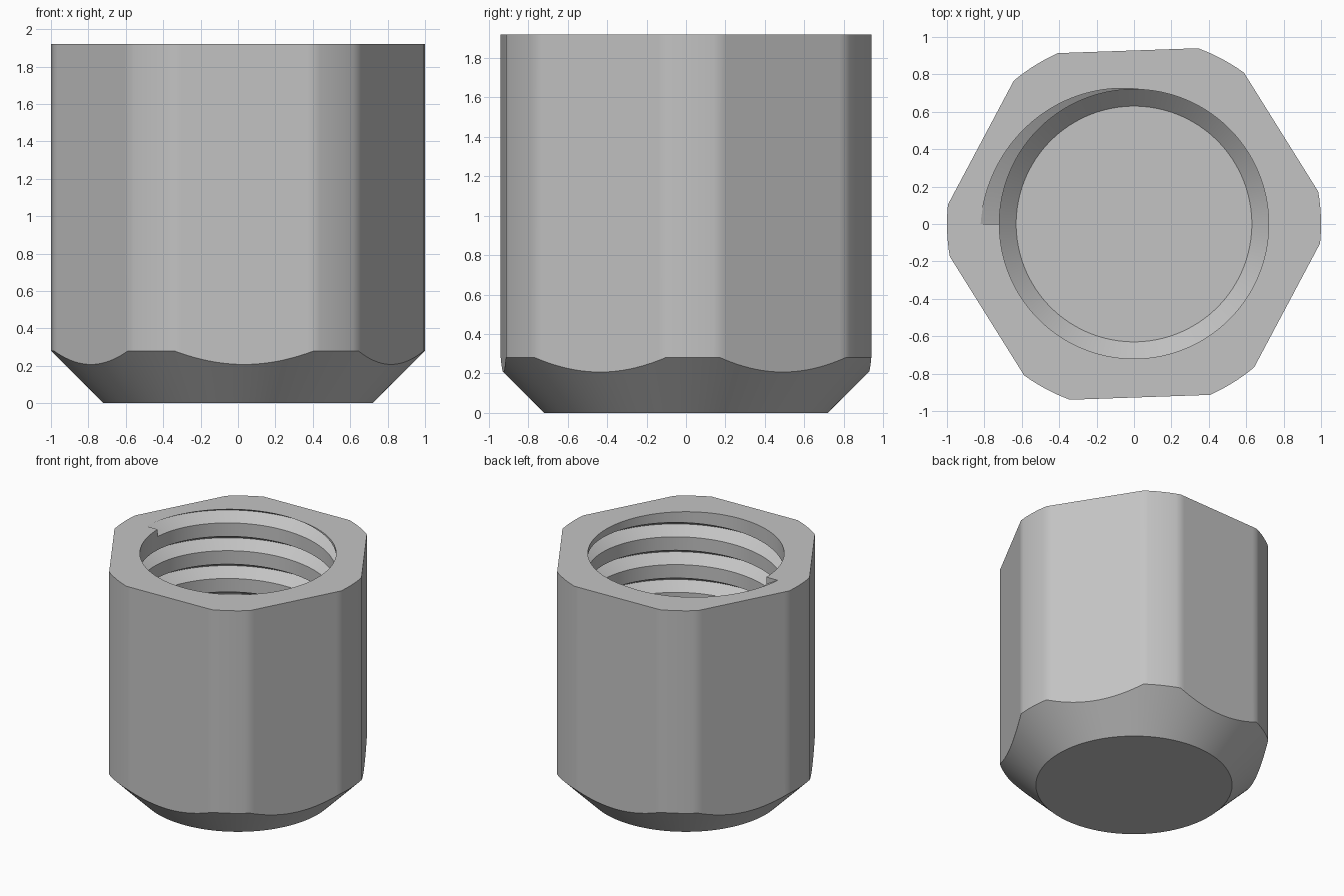
import bpy, bmesh, math

if "Cube" in bpy.data.objects:
    bpy.data.objects.remove(bpy.data.objects["Cube"])

# main dimensions
N = 180                 # columns, one every 2 degrees
TOP = 1.92
R_OUT, R_BORE, R_ROOT, R_FLOOR = 1.0, 0.72, 0.82, 0.63
Z_FLOOR = 0.29
PITCH, HALF, TURNS = 0.225, 0.058, 6
TURN, FLAT_HALF = 2, 22  # hexagon rotation and half-angle of each flat (degrees)


def outer_radius(deg):
    """Hexagon with its corners rounded off by a circle."""
    off = (deg - TURN) % 60 - 30
    if abs(off) >= FLAT_HALF:
        return R_OUT
    return R_OUT * math.cos(math.radians(FLAT_HALF)) / math.cos(math.radians(off))


def column(j):
    """Section (r, z) from the base, up the outside and down the threaded bore."""
    r = outer_radius(-180 + 360 * j / N)
    pts = [(R_BORE, 0), (r, r - R_BORE), (r, TOP)]
    first = TOP - PITCH * (1 - j / N)
    cut = max(0, first + HALF - TOP) / HALF
    rim = R_BORE + (R_ROOT - R_BORE) * min(1, cut)
    pts.append((rim, TOP))
    for k in range(TURNS):
        c = first - k * PITCH
        upper = (rim, TOP) if k == 0 and cut > 0 else (R_BORE, c + HALF)
        pts += [upper, (R_ROOT, c), (R_BORE, c - HALF)]
    pts += [(R_BORE, Z_FLOOR + R_BORE - R_FLOOR), (R_FLOOR, Z_FLOOR)]
    return pts


bm = bmesh.new()
cols = []
for j in range(N + 1):
    a = -math.pi + 2 * math.pi * j / N
    cols.append([bm.verts.new((r * math.cos(a), r * math.sin(a), z)) for r, z in column(j)])

# body skin
for a, b in zip(cols, cols[1:]):
    for i in range(len(a) - 1):
        bm.faces.new((a[i], b[i], b[i + 1], a[i + 1]))

# base and bore floor
bm.faces.new([c[0] for c in reversed(cols[:N])])
bm.faces.new([c[-1] for c in cols[:N]])

# flat walls where the thread groove ends at the rim and near the floor
first, last = cols[0], cols[N]
bm.faces.new((last[5], first[3], last[6]))
g = 4 + 3 * (TURNS - 1)
bm.faces.new((first[g], first[g + 1], first[g + 2]))

bmesh.ops.remove_doubles(bm, verts=bm.verts, dist=1e-5)
mesh = bpy.data.meshes.new("threaded_cap_nut")
bm.to_mesh(mesh)
bm.free()

nut = bpy.data.objects.new("threaded_cap_nut", mesh)
bpy.context.collection.objects.link(nut)

mat = bpy.data.materials.new("light grey metal")
mat.diffuse_color = (0.55, 0.55, 0.55, 1)
mat.use_nodes = True
mat.node_tree.nodes["Principled BSDF"].inputs["Base Color"].default_value = mat.diffuse_color
mesh.materials.append(mat)

bpy.context.view_layer.objects.active = nut
nut.select_set(True)
bpy.ops.object.shade_smooth_by_angle(angle=math.radians(30))
